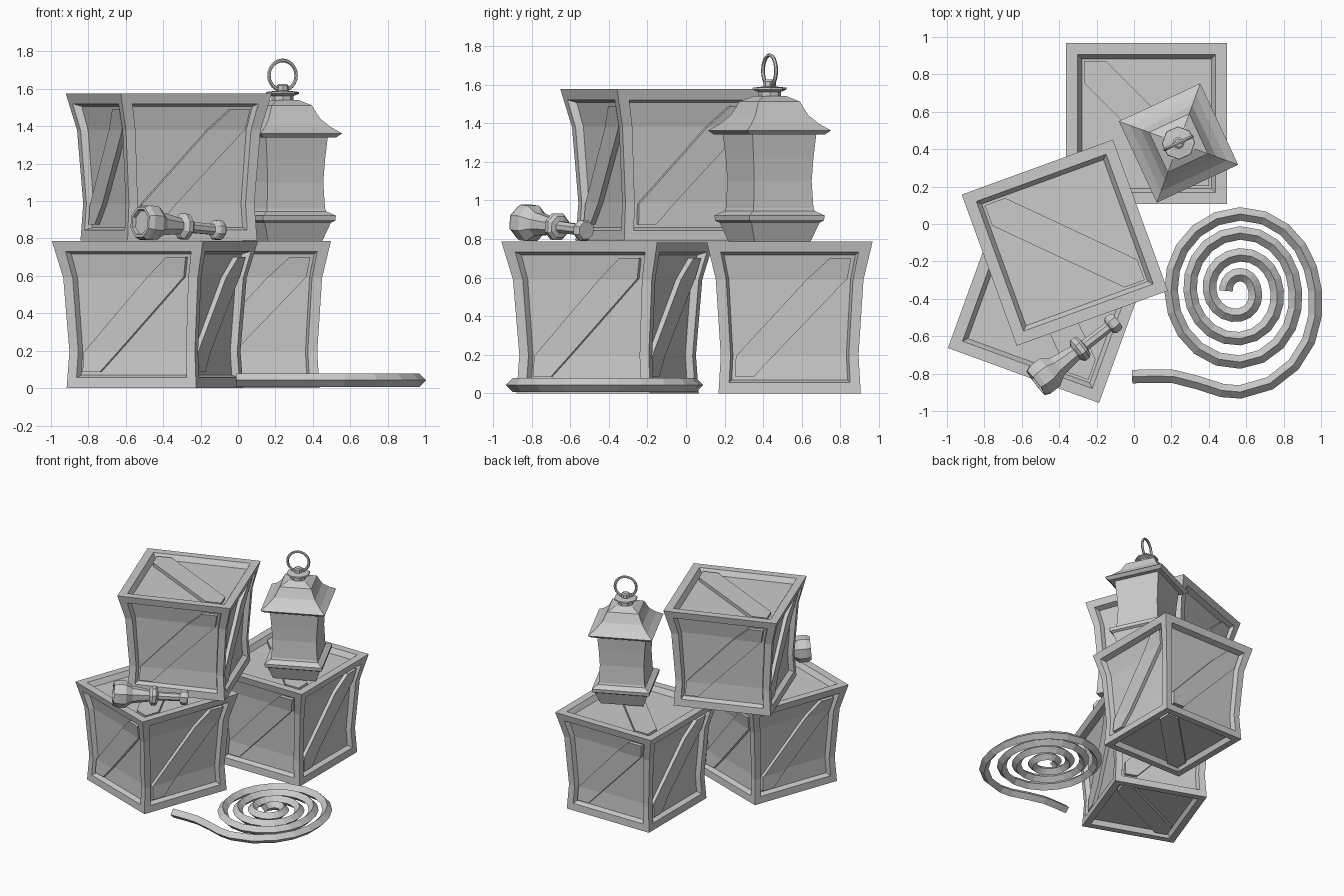
import bpy, bmesh
from math import cos, sin, pi, radians
from mathutils import Matrix, Vector

if "Cube" in bpy.data.objects:
    bpy.data.objects.remove(bpy.data.objects["Cube"])


def add_object(name, bm=None, mesh=None, matrix=None):
    if mesh is None:
        bmesh.ops.recalc_face_normals(bm, faces=bm.faces)
        mesh = bpy.data.meshes.new(name)
        bm.to_mesh(mesh)
        bm.free()
    ob = bpy.data.objects.new(name, mesh)
    bpy.context.collection.objects.link(ob)
    if matrix is not None:
        ob.matrix_world = matrix
    return ob


def loft(rings, closed=False):
    """Skin a list of equal-length point rings, capping the ends if open."""
    bm = bmesh.new()
    rows = [[bm.verts.new(p) for p in ring] for ring in rings]
    n = len(rows[0])
    pairs = list(zip(rows, rows[1:]))
    if closed:
        pairs.append((rows[-1], rows[0]))
    for a, b in pairs:
        for i in range(n):
            j = (i + 1) % n
            bm.faces.new((a[i], a[j], b[j], b[i]))
    if not closed:
        bm.faces.new(rows[0])
        bm.faces.new(rows[-1])
    return bm


def lathe(name, profile, sides, matrix):
    """Faceted turned shape; each profile point is (flat-to-centre radius, z)."""
    rings = []
    for r, z in profile:
        r /= cos(pi / sides)
        angles = [(2 * i + 1) * pi / sides for i in range(sides)]
        rings.append([(r * cos(a), r * sin(a), z) for a in angles])
    return add_object(name, loft(rings), matrix=matrix)


# Crate: recessed panels with diagonal planks, then flared by height
WIDTH, HEIGHT = 0.86, 0.787
FLARE = [(0.0, 0.857), (0.25, 0.83), (0.75, 0.89), (1.0, 1.0)]


def flare(t):
    for (t0, s0), (t1, s1) in zip(FLARE, FLARE[1:]):
        if t <= t1:
            return s0 + (s1 - s0) * (t - t0) / (t1 - t0)
    return FLARE[-1][1]


def crate_mesh():
    bm = bmesh.new()
    bmesh.ops.create_cube(bm, size=1)
    panels = bm.faces[:]
    bmesh.ops.inset_individual(bm, faces=panels, thickness=0.1, depth=0)
    bmesh.ops.inset_individual(bm, faces=panels, thickness=0.025, depth=-0.05)

    h, w = 0.39, 0.135
    outline = [(-h, -h), (-h + w, -h), (h, h - w), (h, h), (h - w, h), (-h, -h + w)]
    frames = []
    for k in range(4):
        rot = Matrix.Rotation(k * pi / 2, 3, 'Z')
        frames.append([rot @ Vector(v) for v in ((1, 0, 0), (0, 0, 1), (0, -1, 0))])
    for s in (1, -1):
        frames.append([Vector(v) for v in ((0, s, 0), (-1, 0, 0), (0, 0, s))])
    for u, v, n in frames:
        low, high = [[bm.verts.new(u * a + v * b + n * d) for a, b in outline]
                     for d in (0.445, 0.487)]
        bm.faces.new(high)
        bm.faces.new(low[::-1])
        for i in range(6):
            j = (i + 1) % 6
            bm.faces.new((low[i], low[j], high[j], high[i]))

    for t, _ in FLARE[1:-1]:
        bmesh.ops.bisect_plane(bm, geom=bm.verts[:] + bm.edges[:] + bm.faces[:],
                               dist=1e-5, plane_co=(0, 0, t - 0.5), plane_no=(0, 0, 1))
    for vert in bm.verts:
        t = vert.co.z + 0.5
        s = WIDTH * flare(t)
        vert.co = (vert.co.x * s, vert.co.y * s, t * HEIGHT)
    mesh = bpy.data.meshes.new("crate")
    bm.to_mesh(mesh)
    bm.free()
    return mesh


crate = crate_mesh()
for name, loc, angle in (("back_crate", (0.067, 0.537, 0), 0),
                         ("front_crate", (-0.444, -0.406, 0), -20),
                         ("top_crate", (-0.37, -0.10, HEIGHT + 0.002), 20)):
    add_object(name, mesh=crate,
               matrix=Matrix.Translation(loc) @ Matrix.Rotation(radians(angle), 4, 'Z'))

# Lantern: square body and roof, octagonal cap, carrying ring
lantern = Matrix.Translation((0.238, 0.433, 0)) @ Matrix.Rotation(radians(25), 4, 'Z')
lathe("lantern_body",
      [(0.16, 0.787), (0.195, 0.885), (0.212, 0.895), (0.215, 0.922), (0.176, 0.945),
       (0.171, 0.96), (0.164, 1.1), (0.171, 1.22), (0.183, 1.35)], 4, lantern)
lathe("lantern_roof",
      [(0.18, 1.34), (0.215, 1.34), (0.24, 1.362), (0.195, 1.395), (0.152, 1.44),
       (0.135, 1.475), (0.118, 1.512), (0.065, 1.54)], 4, lantern)
lathe("lantern_cap",
      [(0.055, 1.53), (0.055, 1.562), (0.082, 1.574), (0.08, 1.584), (0.03, 1.59),
       (0.03, 1.617), (0.02, 1.625)], 8, lantern)
ring = []
for i in range(24):
    a = 2 * pi * i / 24
    section = [(0.08 + 0.01 * cos(b * pi / 3), 0.01 * sin(b * pi / 3)) for b in range(6)]
    ring.append([(r * cos(a), y, 1.672 + r * sin(a)) for r, y in section])
add_object("lantern_ring", loft(ring, closed=True), matrix=lantern)

# Spyglass: octagonal tube resting on the front crate
start = Vector((-0.524, -0.85, 0.888))
axis = Vector((0.438, 0.337, -0.045))
spyglass = Matrix.Translation(start) @ axis.to_track_quat('Z', 'Y').to_matrix().to_4x4()
lathe("spyglass",
      [(0.062, 0.02), (0.066, 0), (0.08, 0), (0.092, 0.03), (0.092, 0.09), (0.06, 0.14),
       (0.042, 0.265), (0.058, 0.275), (0.068, 0.285), (0.068, 0.31), (0.055, 0.325),
       (0.03, 0.33), (0.028, 0.49), (0.045, 0.498), (0.052, 0.51), (0.052, 0.535),
       (0.045, 0.55)], 8, spyglass)

# Rope: diamond section swept along a flat coil with a loose tail
quarter_radii = [0.075, 0.087, 0.08, 0.128, 0.163, 0.193, 0.198, 0.255,
                 0.267, 0.31, 0.296, 0.38, 0.369, 0.412, 0.402, 0.54]
centre, steps = Vector((0.567, -0.358)), 5
path = []
for q in range(len(quarter_radii) - 1):
    r0, r1 = quarter_radii[q:q + 2]
    rp = quarter_radii[max(q - 1, 0)]
    rn = quarter_radii[min(q + 2, len(quarter_radii) - 1)]
    for k in range(steps):
        t = k / steps
        r = 0.5 * (2 * r0 + (r1 - rp) * t + (2 * rp - 5 * r0 + 4 * r1 - rn) * t ** 2
                   + (3 * r0 - rp - 3 * r1 + rn) * t ** 3)
        a = pi - (q + t) * pi / 2
        path.append(centre + Vector((cos(a), sin(a))) * r)
path += [Vector(p) for p in ((0.567, -0.898), (0.47, -0.89), (0.34, -0.848),
                             (0.21, -0.815), (0.11, -0.813), (-0.01, -0.816))]
rings, rad, z = [], 0.036, 0.043
for i, p in enumerate(path):
    d = (path[min(i + 1, len(path) - 1)] - path[max(i - 1, 0)]).normalized()
    side = Vector((-d.y, d.x)) * rad
    rings.append([(p.x + side.x, p.y + side.y, z), (p.x, p.y, z + rad),
                  (p.x - side.x, p.y - side.y, z), (p.x, p.y, z - rad)])
add_object("rope_coil", loft(rings))
